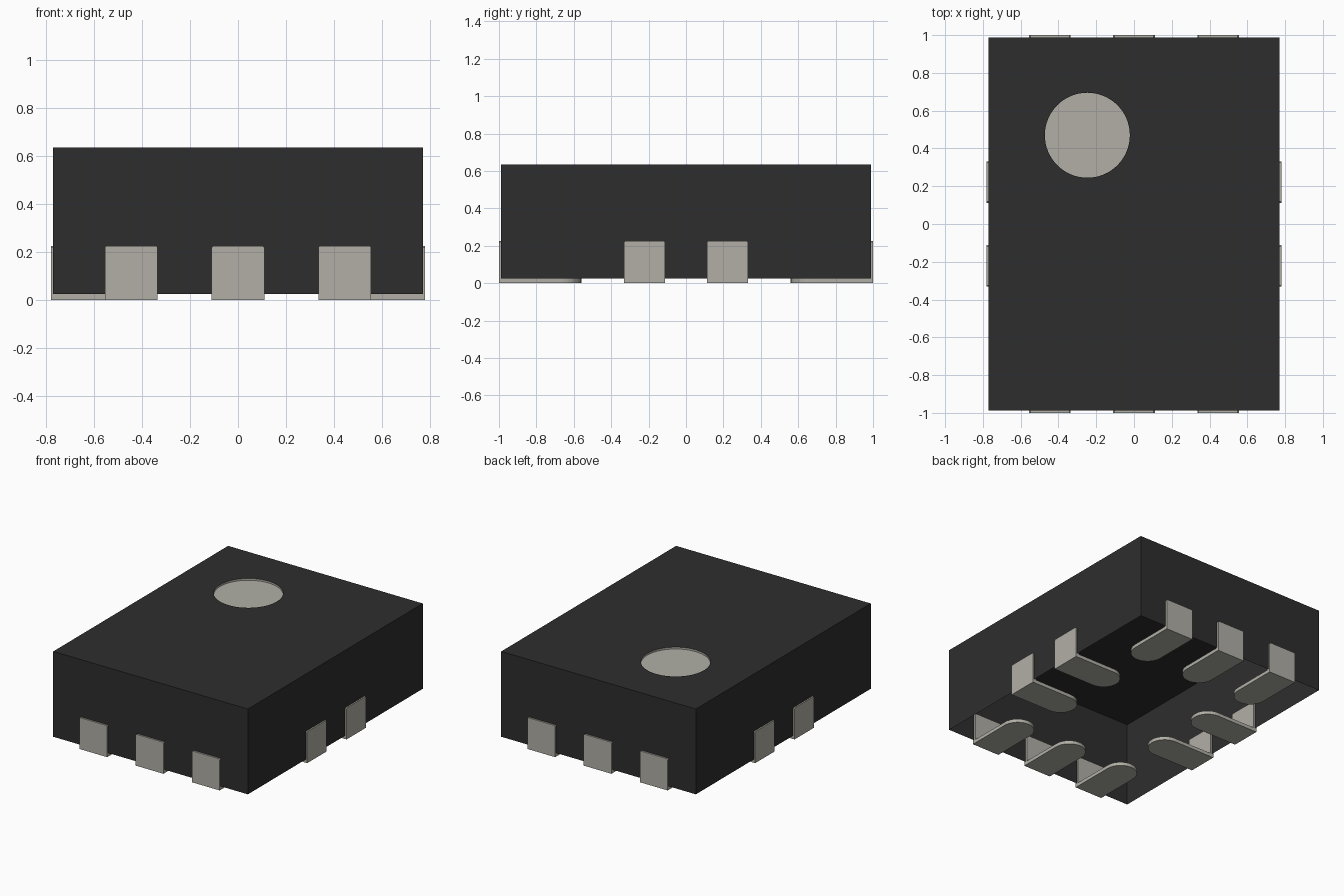
import bpy, bmesh, math
from mathutils import Matrix, Vector

cube = bpy.data.objects.get("Cube")
if cube:
    bpy.data.objects.remove(cube, do_unlink=True)


def material(name, rgb):
    m = bpy.data.materials.new(name)
    m.use_nodes = True
    m.diffuse_color = (*rgb, 1)
    m.node_tree.nodes["Principled BSDF"].inputs["Base Color"].default_value = (*rgb, 1)
    return m


BLACK = material("black plastic", (0.027, 0.027, 0.027))
METAL = material("tin grey", (0.44, 0.43, 0.38))


def finish(bm, name, mats):
    mesh = bpy.data.meshes.new(name)
    bm.to_mesh(mesh)
    bm.free()
    obj = bpy.data.objects.new(name, mesh)
    bpy.context.collection.objects.link(obj)
    for m in mats:
        mesh.materials.append(m)
    return obj


def prism(bm, outline, offset):
    """Extrude a closed outline of points along an offset."""
    face = bm.faces.new([bm.verts.new(p) for p in outline])
    new = bmesh.ops.extrude_face_region(bm, geom=[face], use_keep_orig=True)["geom"]
    bmesh.ops.translate(bm, vec=offset, verts=[v for v in new if isinstance(v, bmesh.types.BMVert)])


# Body: thin shell open underneath, with a shallow round recess in the top
HX, HY, Z0, Z1 = 0.77, 0.988, 0.025, 0.635
DOT_X, DOT_Y, DOT_R, DOT_DEPTH, SEGS = -0.247, 0.47, 0.225, 0.013, 64

bm = bmesh.new()
corners = [(-HX, -HY), (HX, -HY), (HX, HY), (-HX, HY)]
low = [bm.verts.new((x, y, Z0)) for x, y in corners]
high = [bm.verts.new((x, y, Z1)) for x, y in corners]
for i in range(4):
    j = (i + 1) % 4
    bm.faces.new((low[i], low[j], high[j], high[i]))

angles = [2 * math.pi * i / SEGS for i in range(SEGS)]
circle = [(DOT_X + DOT_R * math.cos(a), DOT_Y + DOT_R * math.sin(a)) for a in angles]
rim = [bm.verts.new((x, y, Z1)) for x, y in circle]
floor = [bm.verts.new((x, y, Z1 - DOT_DEPTH)) for x, y in circle]
rim_edges = [bm.edges.new((rim[i], rim[(i + 1) % SEGS])) for i in range(SEGS)]
top_edges = [bm.edges.get((high[i], high[(i + 1) % 4])) for i in range(4)]
bmesh.ops.triangle_fill(bm, edges=rim_edges + top_edges, use_beauty=True, normal=(0, 0, 1))

# Recess wall and floor carry the marker colour
for i in range(SEGS):
    j = (i + 1) % SEGS
    bm.faces.new((rim[i], rim[j], floor[j], floor[i])).material_index = 1
bm.faces.new(floor).material_index = 1
bmesh.ops.recalc_face_normals(bm, faces=bm.faces)
if sum(f.normal.z * f.calc_area() for f in bm.faces) < 0:
    bmesh.ops.reverse_faces(bm, faces=bm.faces)
finish(bm, "body", [BLACK, METAL])

# Contacts: upright plate plus a foot with a rounded inner end
W, T, HEIGHT, LENGTH, CUT = 0.11, 0.025, 0.225, 0.44, 0.006


def contact(name, along, outer, turn):
    """Contact on the +y side at x = along, then turned about z."""
    bm = bmesh.new()
    plate = [(-W, 0), (W, 0), (W, HEIGHT - CUT), (W - CUT, HEIGHT),
             (CUT - W, HEIGHT), (-W, HEIGHT - CUT)]
    prism(bm, [(x, outer, z) for x, z in plate], Vector((0, -T, 0)))
    centre = outer - LENGTH + W
    arc = [math.pi * (1 + i / 16) for i in range(17)]
    foot = [(W, outer - T, 0), (-W, outer - T, 0)]
    foot += [(W * math.cos(a), centre + W * math.sin(a), 0) for a in arc]
    prism(bm, foot, Vector((0, 0, T)))
    bmesh.ops.translate(bm, vec=(along, 0, 0), verts=bm.verts)
    bmesh.ops.rotate(bm, cent=(0, 0, 0), matrix=Matrix.Rotation(turn, 3, 'Z'), verts=bm.verts)
    bmesh.ops.recalc_face_normals(bm, faces=bm.faces)
    finish(bm, name, [METAL])


for side, turn, outer, places in (
        ("back", 0, 1.0, (-0.445, 0, 0.445)),
        ("right", math.pi, 1.0, (-0.445, 0, 0.445)),
        ("left", -math.pi / 2, 0.78, (-0.222, 0.222)),
        ("far", math.pi / 2, 0.78, (-0.222, 0.222))):
    label = {"right": "front", "far": "right"}.get(side, side)
    for n, along in enumerate(places, 1):
        contact(f"{label}_contact_{n}", along, outer, turn)
